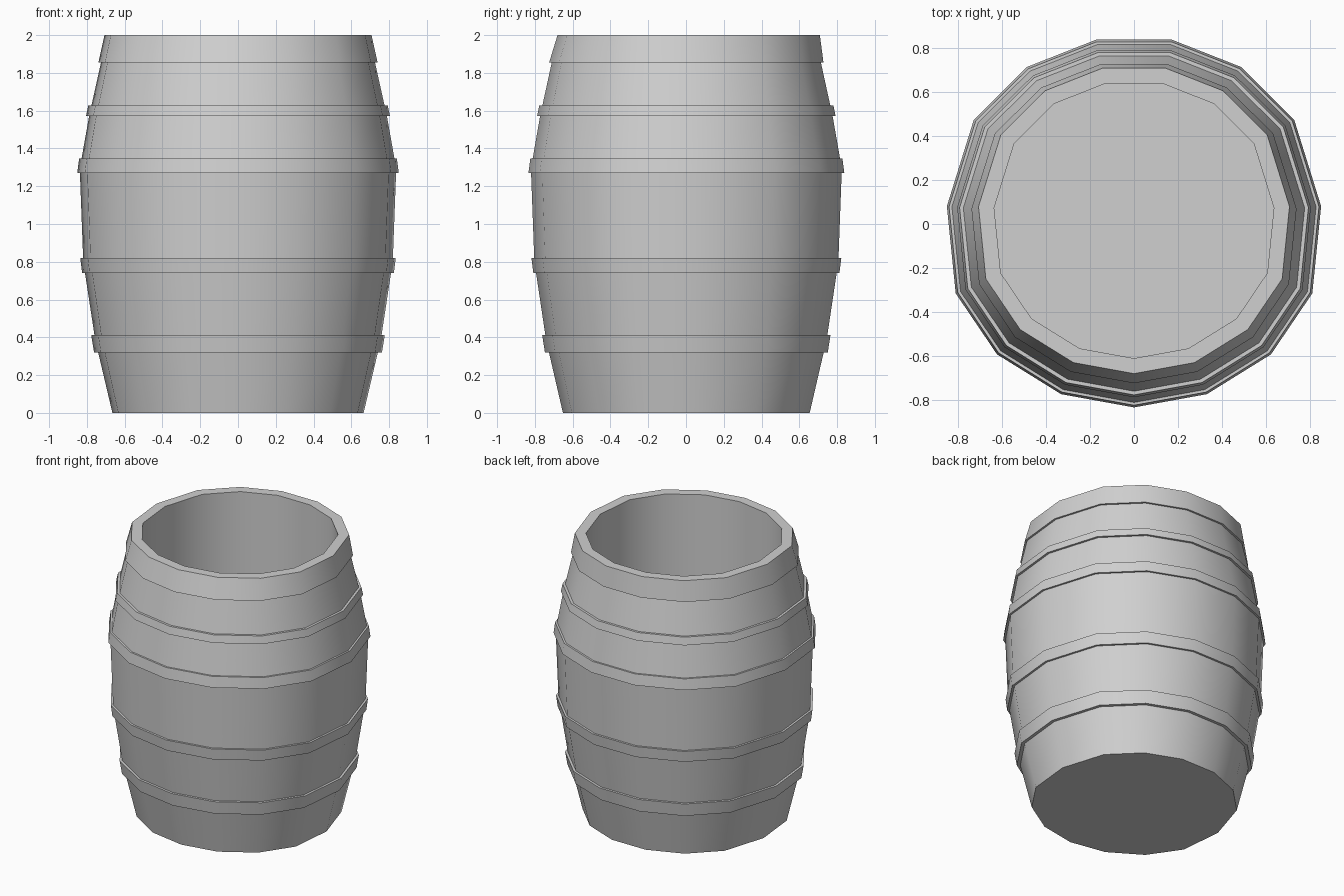
import bpy
import bmesh
from math import radians

cube = bpy.data.objects.get("Cube")
if cube:
    bpy.data.objects.remove(cube, do_unlink=True)

# One grey for everything
grey = bpy.data.materials.new("plain grey")
grey.use_nodes = True
colour = (0.63, 0.63, 0.63, 1)
grey.diffuse_color = colour
grey.node_tree.nodes["Principled BSDF"].inputs["Base Color"].default_value = colour

# Slightly uneven fifteen-sided outline, mirrored across x (half-width 0.847)
HALF_WIDTH = 0.847
RIM_LEAN = 0.0126  # the rim and the bore sit slightly to the back
half = [(0.33, -0.77), (0.62, -0.59), (0.807, -0.314), (0.847, 0.08),
        (0.725, 0.472), (0.484, 0.711), (0.172, 0.834)]
outline = [(0, -0.83)] + half + [(-x, y) for x, y in reversed(half)]


def loft(name, profile, cap_ends=False):
    """Stack scaled outlines along a profile of (half-width, height, lean)."""
    bm = bmesh.new()
    rings = []
    for width, z, lean in profile:
        s = width / HALF_WIDTH
        rings.append([bm.verts.new((x * s, y * s + lean, z)) for x, y in outline])
    n = len(outline)
    for low, high in zip(rings, rings[1:]):
        for i in range(n):
            j = (i + 1) % n
            bm.faces.new((low[i], low[j], high[j], high[i]))
    if cap_ends:
        bm.faces.new(rings[0][::-1])
        bm.faces.new(rings[-1])
    mesh = bpy.data.meshes.new(name)
    bm.to_mesh(mesh)
    bm.free()
    mesh.materials.append(grey)
    obj = bpy.data.objects.new(name, mesh)
    bpy.context.collection.objects.link(obj)
    bpy.ops.object.select_all(action="DESELECT")
    obj.select_set(True)
    bpy.context.view_layer.objects.active = obj
    bpy.ops.object.shade_smooth_by_angle(angle=radians(30))
    # Round sideways, but crisp where one band meets the next
    for edge in mesh.edges:
        a, b = (mesh.vertices[v].co.z for v in edge.vertices)
        if abs(a - b) < 0.001:
            edge.use_edge_sharp = True


# Open barrel: outside wall upwards, over the rim, straight bore down to the floor
outside = [(0.665, 0), (0.74, 0.319), (0.76, 0.412), (0.81, 0.74),
           (0.82, 0.82), (0.837, 1.271), (0.828, 1.348), (0.788, 1.573),
           (0.776, 1.627), (0.725, 1.856)]
rim_and_bore = [(0.707, 2), (0.636, 2), (0.636, 0.05)]
loft("barrel", [(w, z, 0) for w, z in outside]
     + [(w, z, RIM_LEAN) for w, z in rim_and_bore], cap_ends=True)

# Hoops: lower width and height, upper width and height
hoops = {
    "bottom_hoop": (0.762, 0.319, 0.777, 0.412),
    "lower_hoop": (0.825, 0.74, 0.835, 0.82),
    "middle_hoop": (0.851, 1.271, 0.841, 1.348),
    "upper_hoop": (0.804, 1.573, 0.793, 1.627),
}
for name, (w0, z0, w1, z1) in hoops.items():
    loft(name, [(w0 - 0.03, z0, 0), (w0, z0, 0), (w1, z1, 0), (w1 - 0.03, z1, 0)])

# Top hoop runs flush into the rim
loft("top_hoop", [(0.715, 1.856, 0), (0.739, 1.856, 0), (0.707, 2, RIM_LEAN)])
